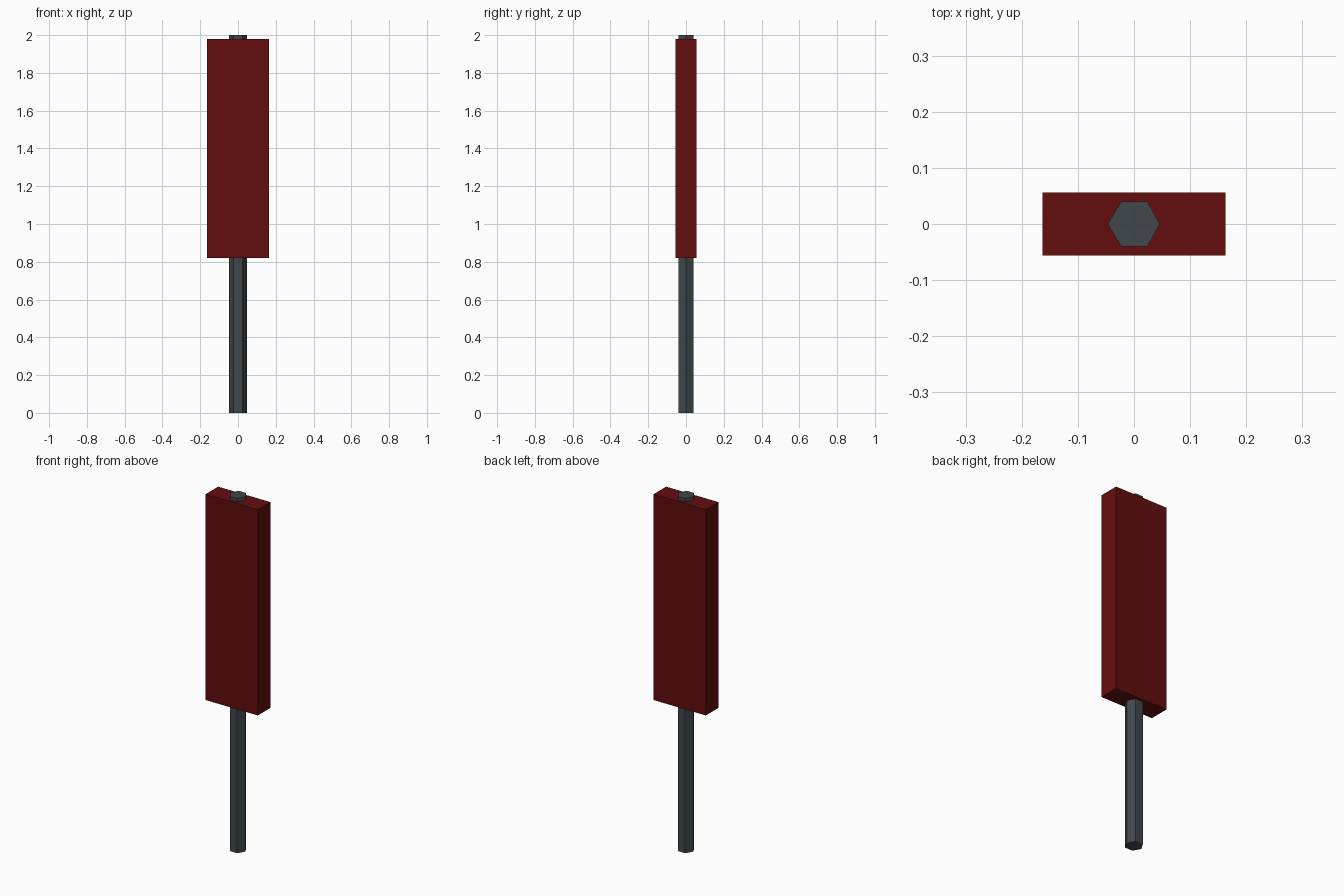
import bpy, bmesh, math

if "Cube" in bpy.data.objects:
    bpy.data.objects.remove(bpy.data.objects["Cube"])


def material(name, rgb):
    m = bpy.data.materials.new(name)
    m.diffuse_color = (*rgb, 1)
    m.use_nodes = True
    m.node_tree.nodes["Principled BSDF"].inputs["Base Color"].default_value = m.diffuse_color
    return m


def prism(name, outline, z0, z1, mat):
    """Extrude a flat outline from z0 up to z1."""
    bm = bmesh.new()
    base = bm.faces.new([bm.verts.new((x, y, z0)) for x, y in outline])
    top = bmesh.ops.extrude_face_region(bm, geom=[base])["geom"]
    verts = [v for v in top if isinstance(v, bmesh.types.BMVert)]
    bmesh.ops.translate(bm, verts=verts, vec=(0, 0, z1 - z0))
    bmesh.ops.recalc_face_normals(bm, faces=bm.faces)
    mesh = bpy.data.meshes.new(name)
    bm.to_mesh(mesh)
    bm.free()
    mesh.materials.append(mat)
    obj = bpy.data.objects.new(name, mesh)
    bpy.context.collection.objects.link(obj)
    return obj


red = material("dark red", (0.127, 0.004, 0.004))
grey = material("dark grey", (0.054, 0.063, 0.070))

# Six-sided pole, corners pointing along x
R = 0.0465
hexagon = [(R * math.cos(math.radians(60 * i)), R * math.sin(math.radians(60 * i)))
           for i in range(6)]
prism("pole", hexagon, 0, 2, grey)

# Flat rectangular panel around the upper pole
W, D = 0.163, 0.056
prism("panel", [(-W, -D), (W, -D), (W, D), (-W, D)], 0.82, 1.98, red)
